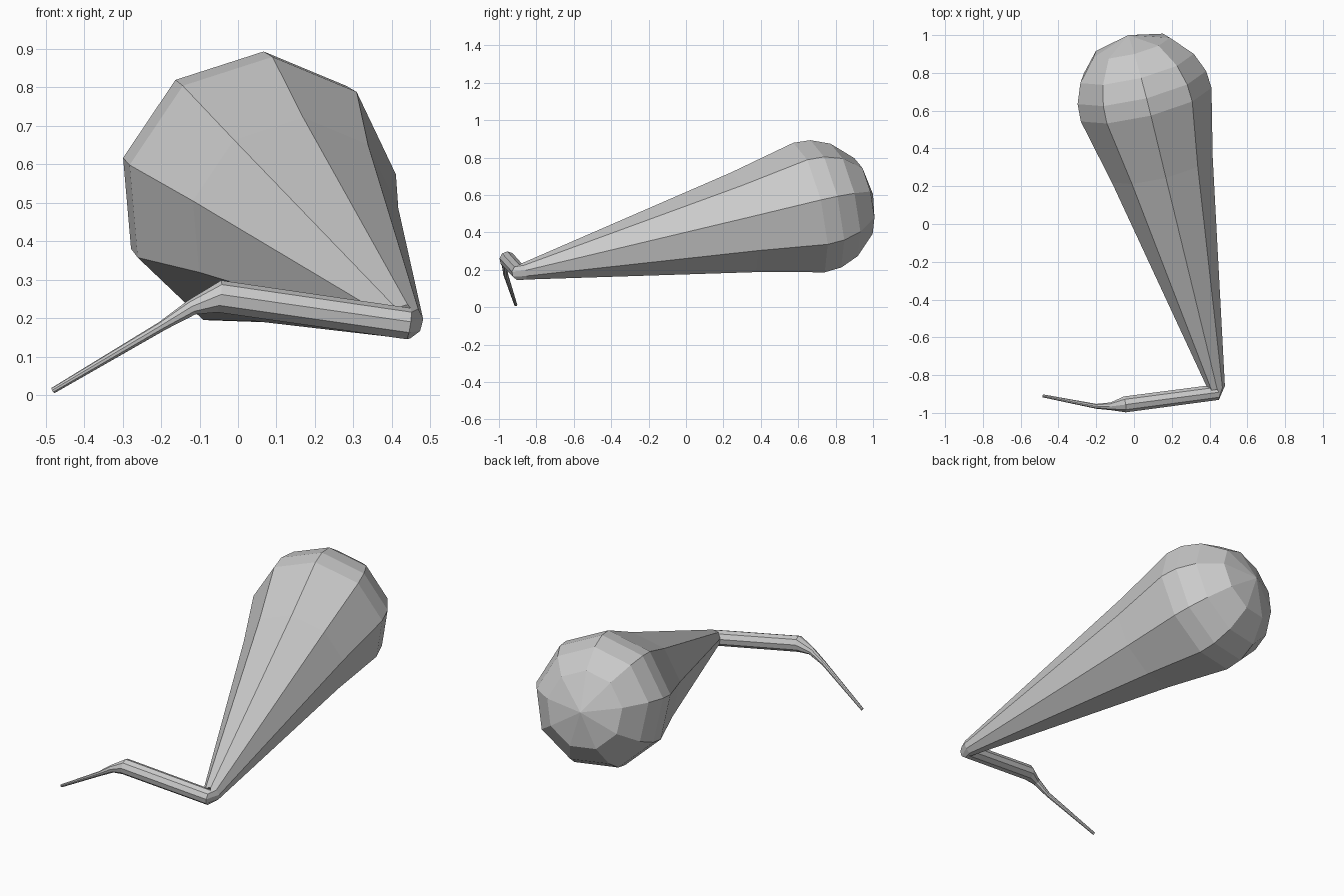
import bpy, bmesh
from math import cos, sin, radians, tau
from mathutils import Vector

if "Cube" in bpy.data.objects:
    bpy.data.objects.remove(bpy.data.objects["Cube"])

SIDES = 9
UP = Vector((0, 0, 1))


def ring(bm, centre, axis, radius):
    # nine-sided ring square to the axis, first corner upwards
    t = axis.normalized()
    v = t.cross(UP).normalized()
    u = v.cross(t)
    angles = [radians(2) + tau * i / SIDES for i in range(SIDES)]
    return [bm.verts.new(centre + radius * (u * cos(a) + v * sin(a))) for a in angles]


bm = bmesh.new()
rings = []

# bent stem: thin tip, neck, straight tube up to the corner (x, y, z, radius)
stem = [(-0.481, -0.91, 0.012, 0.008), (-0.20, -0.965, 0.178, 0.013),
        (-0.12, -0.965, 0.228, 0.021), (-0.05, -0.955, 0.256, 0.043),
        (0.443, -0.89, 0.185, 0.042)]
points = [Vector(p[:3]) for p in stem]
for i, p in enumerate(stem):
    if i in (0, 3):
        axis = points[i + 1] - points[i]
    elif i == 4:
        axis = points[i] - points[i - 1]
    else:
        axis = points[i + 1] - points[i - 1]
    rings.append(ring(bm, points[i], axis, p[3]))

# bulb: rings measured back from the apex along its axis (distance, radius)
apex = Vector((-0.03, 1.0, 0.603))
axis = apex - Vector((0.44, -0.88, 0.188))
direction = axis.normalized()
for back, radius in [(1.968, 0.046), (0.74, 0.28), (0.375, 0.363),
                     (0.28, 0.357), (0.175, 0.315), (0.062, 0.212)]:
    rings.append(ring(bm, apex - direction * back, axis, radius))

# skin, tip cap and rounded end fan
for a, b in zip(rings, rings[1:]):
    for i in range(SIDES):
        j = (i + 1) % SIDES
        bm.faces.new((a[i], a[j], b[j], b[i]))
bm.faces.new(rings[0])
pole = bm.verts.new(apex)
for i in range(SIDES):
    bm.faces.new((rings[-1][i], rings[-1][(i + 1) % SIDES], pole))

bmesh.ops.recalc_face_normals(bm, faces=bm.faces)
mesh = bpy.data.meshes.new("bulb_with_bent_stem")
bm.to_mesh(mesh)
bm.free()
bpy.context.collection.objects.link(bpy.data.objects.new("bulb_with_bent_stem", mesh))
